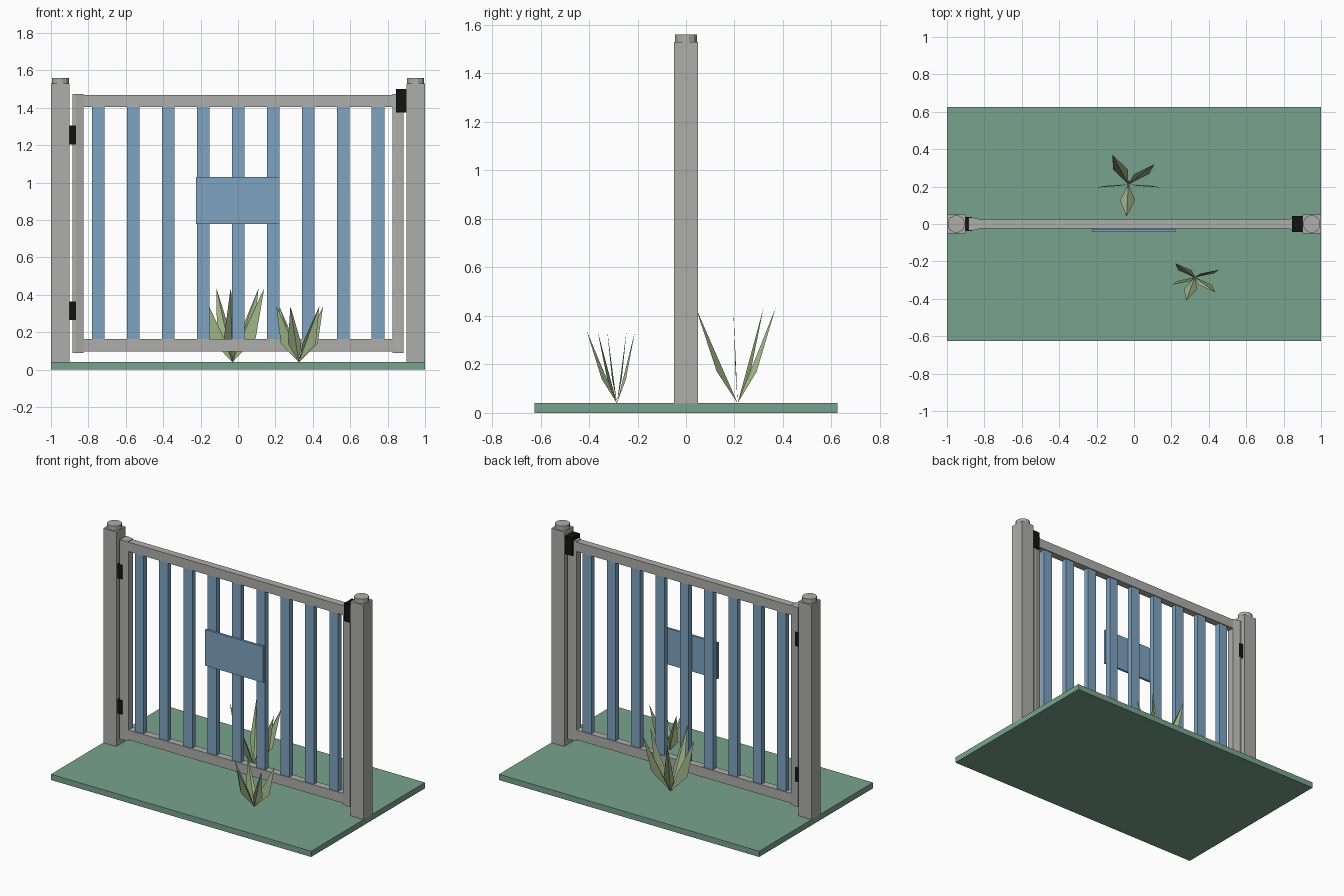
import bpy, bmesh, math

if "Cube" in bpy.data.objects:
    bpy.data.objects.remove(bpy.data.objects["Cube"])

def material(name, rgb):
    m = bpy.data.materials.new(name)
    m.diffuse_color = (*rgb, 1)
    m.use_nodes = True
    m.node_tree.nodes["Principled BSDF"].inputs["Base Color"].default_value = m.diffuse_color
    return m

GREEN = material("grass green", (0.19, 0.37, 0.27))
GREY = material("post grey", (0.42, 0.42, 0.41))
BLUE = material("slat blue", (0.21, 0.37, 0.53))
BLACK = material("iron black", (0.006, 0.006, 0.006))
LEAF = material("leaf green", (0.36, 0.47, 0.25))

def add_mesh(name, verts, faces, mat):
    me = bpy.data.meshes.new(name)
    me.from_pydata(verts, [], faces)
    me.materials.append(mat)
    ob = bpy.data.objects.new(name, me)
    bpy.context.collection.objects.link(ob)
    return ob

def prism(name, outline, z0, z1, mat):
    """Extrude a counter-clockwise xy outline from z0 to z1."""
    n = len(outline)
    verts = [(x, y, z) for z in (z0, z1) for x, y in outline]
    faces = [tuple(reversed(range(n))), tuple(range(n, 2 * n))]
    faces += [(i, (i + 1) % n, n + (i + 1) % n, n + i) for i in range(n)]
    return add_mesh(name, verts, faces, mat)

def box(name, x0, x1, y0, y1, z0, z1, mat):
    return prism(name, [(x0, y0), (x1, y0), (x1, y1), (x0, y1)], z0, z1, mat)

# Ground slab
box("ground_slab", -1, 1, -0.625, 0.625, 0, 0.04, GREEN)

# Posts with round caps, and gate stiles that narrow towards the rails
for side, s in (("left", -1), ("right", 1)):
    box(side + "_post", s * 0.95 - 0.05, s * 0.95 + 0.05, -0.05, 0.05, 0.04, 1.53, GREY)
    ring = [(s * 0.95 + 0.047 * math.cos(a), 0.047 * math.sin(a))
            for a in (2 * math.pi * (i + 0.5) / 12 for i in range(12))]
    prism(side + "_post_cap", ring, 1.53, 1.56, GREY)
    stile = [(s * 0.885, -0.035), (s * 0.865, -0.035), (s * 0.825, -0.026),
             (s * 0.825, 0.026), (s * 0.865, 0.035), (s * 0.885, 0.035)]
    if s > 0:
        stile.reverse()
    prism(side + "_stile", stile, 0.09, 1.475, GREY)

# Rails
box("bottom_rail", -0.83, 0.83, -0.025, 0.025, 0.097, 0.165, GREY)
box("top_rail", -0.83, 0.83, -0.025, 0.025, 1.405, 1.47, GREY)

# Slats
for i in range(9):
    x = -0.747 + i * 0.187
    box(f"slat_{i + 1}", x - 0.034, x + 0.034, -0.018, 0.018, 0.165, 1.405, BLUE)

# Sign plate
box("sign_plate", -0.225, 0.222, -0.042, -0.026, 0.78, 1.03, BLUE)

# Hinges and latch
for name, z in (("lower_hinge", 0.315), ("upper_hinge", 1.255)):
    box(name, -0.903, -0.865, -0.037, 0.037, z - 0.05, z + 0.05, BLACK)
box("latch", 0.845, 0.902, -0.043, 0.043, 1.375, 1.5, BLACK)

# Plants: each leaf is a diamond folded along its root-to-tip line
def plant(name, cx, cy, top, half_width, tips):
    verts, faces = [], []
    for tx, ty in tips:
        mx, my = cx + 0.5 * (tx - cx), cy + 0.5 * (ty - cy)
        mz = 0.04 + 0.33 * (top - 0.04)
        k = len(verts)
        verts += [(cx, cy, 0.04), (mx - half_width, my, mz),
                  (tx, ty, top), (mx + half_width, my, mz)]
        faces += [(k, k + 2, k + 1), (k, k + 3, k + 2)]
    add_mesh(name, verts, faces, LEAF)

plant("rear_plant", -0.03, 0.213, 0.435, 0.04,
      [(-0.115, 0.37), (0.11, 0.32), (0.14, 0.195), (-0.04, 0.04), (-0.2, 0.195)])
plant("front_plant", 0.325, -0.285, 0.34, 0.036,
      [(0.22, -0.21), (0.455, -0.245), (0.435, -0.365), (0.28, -0.41), (0.205, -0.325)])
